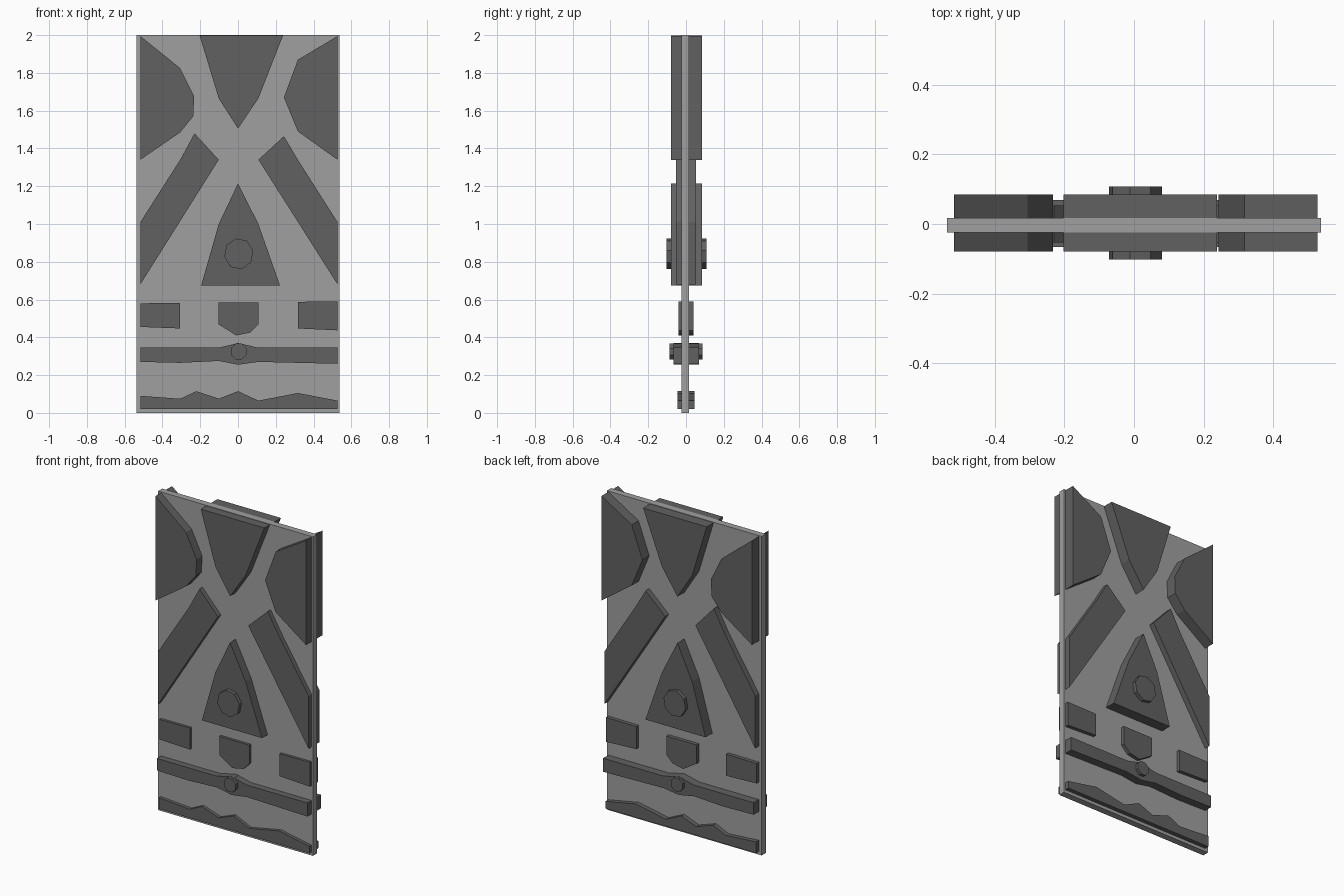
import bpy, bmesh, math

if "Cube" in bpy.data.objects:
    bpy.data.objects.remove(bpy.data.objects["Cube"])


def material(name, g):
    m = bpy.data.materials.new(name)
    m.diffuse_color = (g, g, g, 1)
    m.use_nodes = True
    m.node_tree.nodes["Principled BSDF"].inputs["Base Color"].default_value = m.diffuse_color
    return m


LIGHT = material("light_grey", 0.35)
DARK = material("dark_grey", 0.12)


def plate(name, pts, y0, y1, mat=DARK):
    """Extrude an x-z outline from y0 to y1."""
    bm = bmesh.new()
    face = bm.faces.new([bm.verts.new((x, y0, z)) for x, z in pts])
    ext = bmesh.ops.extrude_face_region(bm, geom=[face])
    moved = [v for v in ext["geom"] if isinstance(v, bmesh.types.BMVert)]
    bmesh.ops.translate(bm, vec=(0, y1 - y0, 0), verts=moved)
    bmesh.ops.recalc_face_normals(bm, faces=bm.faces)
    me = bpy.data.meshes.new(name)
    bm.to_mesh(me)
    bm.free()
    me.materials.append(mat)
    ob = bpy.data.objects.new(name, me)
    bpy.context.collection.objects.link(ob)
    return ob


def stud(name, x, z, rx, rz, y0, y1, turn):
    """Eight-sided boss passing through the door."""
    ring = [turn + math.tau * i / 8 for i in range(8)]
    plate(name, [(x + rx * math.cos(a), z + rz * math.sin(a)) for a in ring], y0, y1)


L, R = -0.517, 0.527   # outer ends of the relief

# Door slab
plate("door_panel", [(-0.537, 0), (0.537, 0), (0.537, 2), (-0.537, 2)], -0.024, 0.017, LIGHT)

# Thick upper reliefs and the central triangle
thick = (-0.079, 0.085)
plate("upper_left_relief", [(L, 1.995), (-0.306, 1.825), (-0.232, 1.675), (-0.237, 1.57),
                            (-0.306, 1.485), (L, 1.34)], *thick)
plate("upper_right_relief", [(R, 1.995), (0.317, 1.87), (0.243, 1.67),
                             (0.317, 1.49), (R, 1.34)], *thick)
plate("upper_wedge", [(-0.203, 1.997), (0.238, 1.997), (0.108, 1.665),
                      (0, 1.505), (-0.102, 1.665)], *thick)
plate("centre_triangle", [(0, 1.215), (0.108, 1.0), (0.222, 0.675),
                          (-0.195, 0.675), (-0.102, 1.0)], *thick)

# Diagonal braces
brace = (-0.053, 0.053)
plate("left_brace", [(-0.23, 1.48), (-0.102, 1.34), (L, 0.68), (L, 1.01), (-0.306, 1.34)], *brace)
plate("right_brace", [(0.243, 1.465), (0.317, 1.34), (R, 1.01), (R, 0.68), (0.108, 1.34)], *brace)

# Row of small blocks
block = (-0.04, 0.04)
plate("left_block", [(L, 0.58), (-0.306, 0.582), (-0.306, 0.447), (L, 0.455)], *block)
plate("right_block", [(0.317, 0.588), (R, 0.59), (R, 0.437), (0.317, 0.447)], *block)
plate("centre_block", [(-0.102, 0.585), (0.108, 0.585), (0.108, 0.468),
                       (0.065, 0.425), (-0.01, 0.41), (-0.102, 0.468)], *block)

# Cross bar and wavy bottom strip
plate("cross_bar", [(L, 0.345), (-0.102, 0.345), (0, 0.37), (0.108, 0.345), (R, 0.345),
                    (R, 0.26), (0.108, 0.27), (0, 0.255), (-0.102, 0.275),
                    (-0.306, 0.265), (L, 0.27)], -0.066, 0.069)
plate("bottom_strip", [(L, 0.09), (-0.306, 0.075), (-0.22, 0.115), (-0.102, 0.075), (0, 0.115),
                       (0.108, 0.065), (0.317, 0.105), (R, 0.065), (R, 0.02), (L, 0.02)],
      -0.044, 0.044)

# Studs
stud("upper_stud", 0.004, 0.842, 0.078, 0.083, -0.102, 0.108, 0.2)
stud("lower_stud", 0.004, 0.325, 0.044, 0.045, -0.087, 0.087, 0.39)
